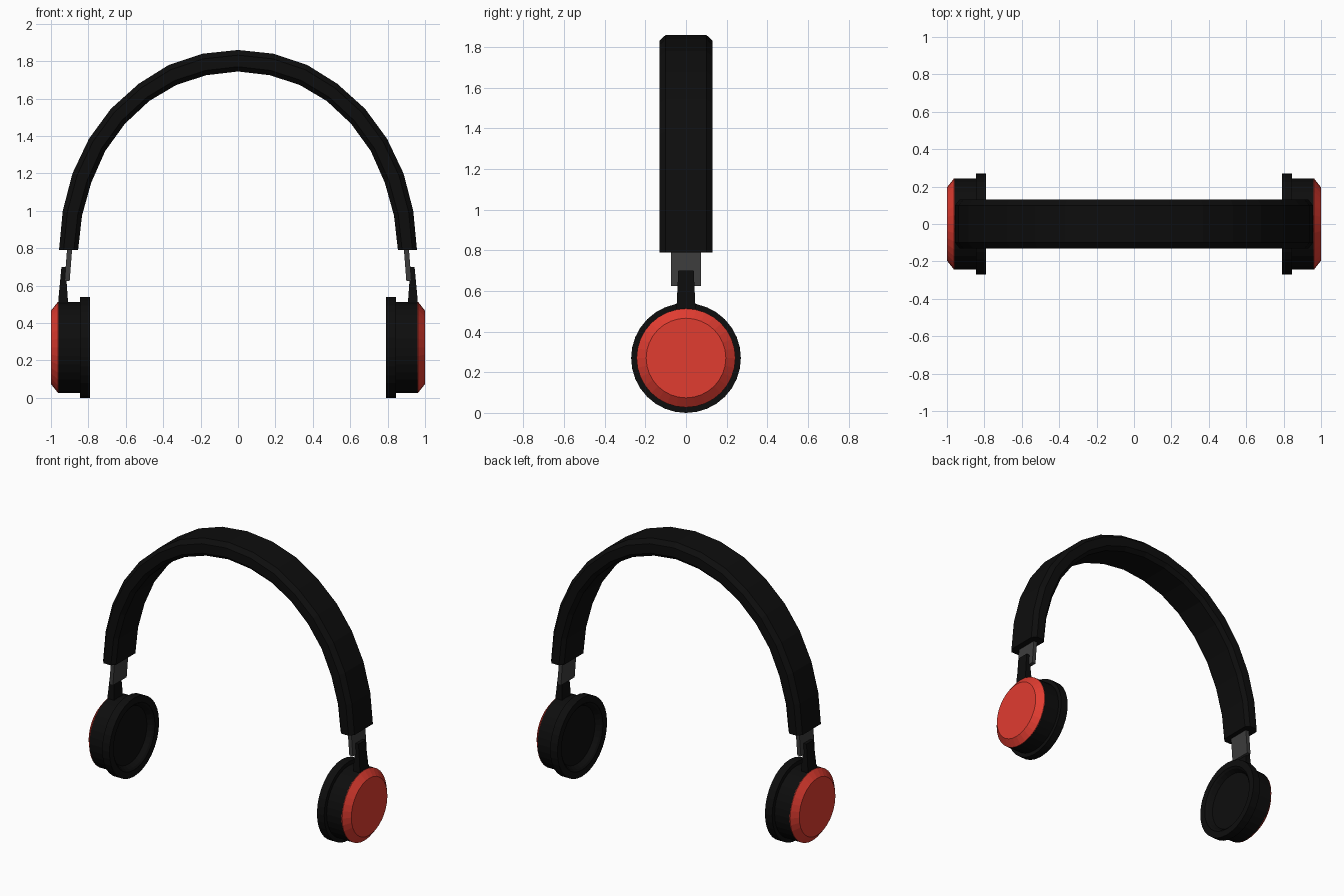
import bpy, bmesh, math

if "Cube" in bpy.data.objects:
    bpy.data.objects.remove(bpy.data.objects["Cube"])


def material(name, rgb):
    m = bpy.data.materials.new(name)
    m.diffuse_color = (*rgb, 1)
    m.use_nodes = True
    m.node_tree.nodes["Principled BSDF"].inputs["Base Color"].default_value = m.diffuse_color
    return m


BLACK = material("black", (0.004, 0.004, 0.004))
RED = material("red", (0.75, 0.045, 0.03))
STEEL = material("dark_grey", (0.045, 0.045, 0.045))


def loft(name, rings, mat, caps=True):
    """Skin a list of equal-length closed rings."""
    bm = bmesh.new()
    vs = [[bm.verts.new(p) for p in ring] for ring in rings]
    n = len(rings[0])
    for a, b in zip(vs, vs[1:]):
        for i in range(n):
            j = (i + 1) % n
            bm.faces.new((a[i], a[j], b[j], b[i]))
    if caps:
        bm.faces.new(vs[0])
        bm.faces.new(vs[-1])
    bmesh.ops.recalc_face_normals(bm, faces=bm.faces)
    me = bpy.data.meshes.new(name)
    bm.to_mesh(me)
    bm.free()
    me.materials.append(mat)
    ob = bpy.data.objects.new(name, me)
    bpy.context.collection.objects.link(ob)
    return ob


def lathe(name, profile, side, mat, segs=32, cz=0.27):
    """Revolve (x, radius) points around the ear axis."""
    angles = [2 * math.pi * i / segs for i in range(segs)]
    return loft(name, [[(side * x, r * math.cos(a), cz + r * math.sin(a))
                        for a in angles] for x, r in profile], mat)


def bar(name, stations, side, mat):
    """Rectangular bar through (z, x_in, x_out, half_width) stations."""
    return loft(name, [[(side * x0, -w, z), (side * x1, -w, z),
                        (side * x1, w, z), (side * x0, w, z)]
                       for z, x0, x1, w in stations], mat)


# Headband: outer and inner outline of the right half, mirrored to the left
outer = [(0, 1.86), (.19, 1.84), (.37, 1.78), (.53, 1.68), (.68, 1.545),
         (.797, 1.385), (.885, 1.2), (.937, 1.0), (.957, .79)]
inner = [(0, 1.745), (.17, 1.725), (.33, 1.673), (.475, 1.587), (.605, 1.465),
         (.71, 1.32), (.785, 1.15), (.834, .975), (.855, .79)]
section = [(-.10, 0), (.10, 0), (.13, .24), (.13, .78),
           (.105, 1), (-.105, 1), (-.13, .78), (-.13, .24)]
half = list(zip(outer, inner))
path = [((-o[0], o[1]), (-i[0], i[1])) for o, i in half[:0:-1]] + half
loft("headband", [[(o[0] + (i[0] - o[0]) * t, y, o[1] + (i[1] - o[1]) * t)
                   for y, t in section] for o, i in path], BLACK)

for side, tag in ((1, "right"), (-1, "left")):
    # Slider plate and hinge arm
    bar(f"slider_{tag}", [(.625, .9, .927, .075), (.86, .882, .909, .075)], side, STEEL)
    bar(f"arm_{tag}", [(.45, .91, .962, .047), (.53, .91, .96, .046),
                       (.70, .922, .944, .038)], side, BLACK)
    # Ear cushion with recessed inner face, cup body and coloured cap
    lathe(f"cushion_{tag}", [(.83, .195), (.80, .212), (.79, .225), (.79, .27),
                             (.845, .27), (.845, .235)], side, BLACK)
    lathe(f"cup_{tag}", [(.84, .243), (.96, .243)], side, BLACK)
    lathe(f"cap_{tag}", [(.958, .243), (.963, .243), (1.0, .196)], side, RED)
